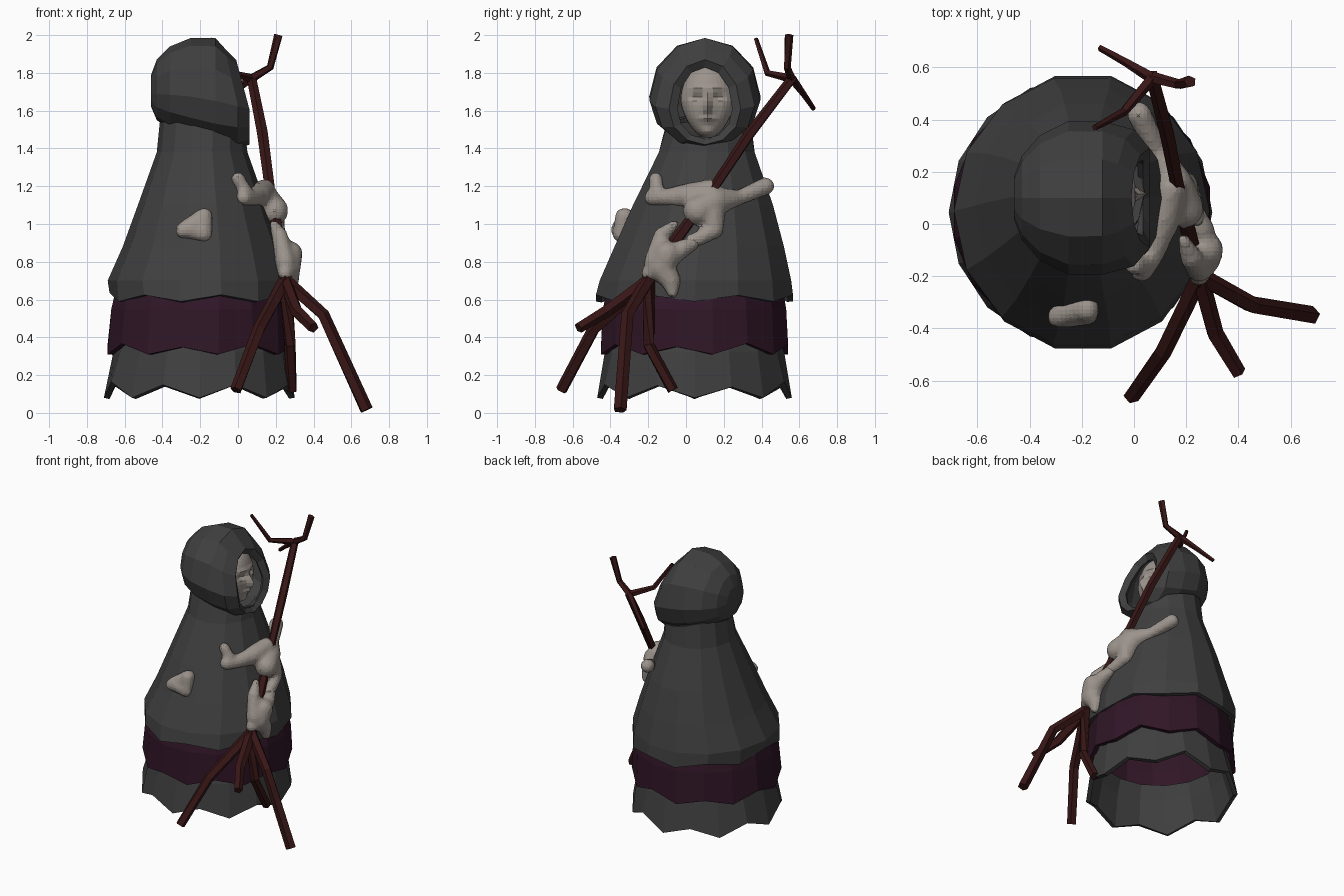
import bpy, bmesh, math, random
from mathutils import Vector, Matrix

if "Cube" in bpy.data.objects:
    bpy.data.objects.remove(bpy.data.objects["Cube"])

random.seed(4)


def mat(name, col):
    m = bpy.data.materials.new(name)
    m.diffuse_color = (*col, 1)
    m.use_nodes = True
    m.node_tree.nodes["Principled BSDF"].inputs["Base Color"].default_value = m.diffuse_color
    return m


CLOTH = mat("charcoal_cloth", (0.05, 0.05, 0.05))
PLUM = mat("plum_cloth", (0.03, 0.008, 0.02))
WOOD = mat("dark_wood", (0.04, 0.008, 0.008))
SKIN = mat("pale_skin", (0.33, 0.29, 0.26))


def finish(bm, name, m):
    bmesh.ops.recalc_face_normals(bm, faces=bm.faces)
    me = bpy.data.meshes.new(name)
    bm.to_mesh(me)
    bm.free()
    me.materials.append(m)
    ob = bpy.data.objects.new(name, me)
    bpy.context.collection.objects.link(ob)
    return ob


def bridge(bm, loops, cap_start=False, cap_end=False):
    rings = [[bm.verts.new(p) for p in lp] for lp in loops]
    n = len(rings[0])
    for a, b in zip(rings, rings[1:]):
        for i in range(n):
            bm.faces.new((a[i], a[(i + 1) % n], b[(i + 1) % n], b[i]))
    if cap_start:
        bm.faces.new(rings[0])
    if cap_end:
        bm.faces.new(rings[-1])


def thicken(ob, t):
    s = ob.modifiers.new("thickness", 'SOLIDIFY')
    s.thickness, s.offset = t, -1


# Skirt layer: stacked elliptical rings (z, x0, x1, y0, y1), last ring has a jagged hem
def skirt(name, rings, n, hem, m, tilt=0.0, phase=0.0):
    loops = []
    for k, (z, x0, x1, y0, y1) in enumerate(rings):
        lp = []
        for i in range(n):
            a = math.tau * (i + phase) / n
            zz = z
            if k == len(rings) - 1:
                zz += hem * (i % 2) * random.uniform(0.6, 1.0)
            if k == 0:
                zz -= tilt * math.cos(a)
            lp.append(((x0 + x1) / 2 + (x1 - x0) / 2 * math.cos(a),
                       (y0 + y1) / 2 + (y1 - y0) / 2 * math.sin(a), zz))
        loops.append(lp)
    bm = bmesh.new()
    bridge(bm, loops)
    thicken(finish(bm, name, m), 0.03)


skirt("cloak", [(1.52, -.41, .04, -.11, .35), (1.38, -.43, .05, -.15, .37), (1.1, -.53, .15, -.29, .47),
                (.88, -.61, .23, -.39, .53), (.70, -.69, .29, -.47, .57), (.59, -.68, .29, -.49, .58)],
      14, .05, CLOTH, tilt=.06)
skirt("middle_skirt", [(.72, -.64, .25, -.41, .51), (.55, -.68, .29, -.45, .54), (.31, -.70, .30, -.46, .55)],
      16, .06, PLUM, phase=.5)
skirt("under_skirt", [(.42, -.63, .24, -.40, .49), (.32, -.66, .27, -.43, .52), (.08, -.71, .30, -.47, .56)],
      16, .09, CLOTH)

# Hood: loops from the pointed face opening back to the rear (x, half width, low z, high z)
loops = []
for k, (x, ry, z0, z1) in enumerate([(.035, .145, 1.45, 1.83), (.06, .19, 1.42, 1.87), (0.0, .262, 1.40, 1.93),
                                     (-.12, .293, 1.41, 1.985), (-.25, .295, 1.45, 1.985), (-.36, .24, 1.50, 1.94),
                                     (-.43, .16, 1.55, 1.87), (-.46, .08, 1.62, 1.79)]):
    lp = []
    for i in range(12):
        a = math.tau * i / 12
        low = z0 + (z1 - z0) * .42          # widest height sits below the middle
        c = math.cos(a)
        z = low + c * ((z1 - low) if c > 0 else (low - z0))
        # the upper front edge leans back
        xx = x - (.07 * max(0, c) if k < 3 else 0)
        lp.append((xx, .1 + ry * math.sin(a), z))
    loops.append(lp)
bm = bmesh.new()
bridge(bm, loops, cap_end=True)
thicken(finish(bm, "hood", CLOTH), 0.025)

# Face: sphere with sculpted brow, nose, eye sockets, lips and chin
bm = bmesh.new()
bmesh.ops.create_uvsphere(bm, u_segments=32, v_segments=26, radius=1)


def bump(y, z, cy, cz, wy, wz):
    return math.exp(-((y - cy) / wy) ** 2 - ((z - cz) / wz) ** 2)


for v in bm.verts:
    x, y, z = v.co
    y *= 1 - .22 * max(0, -z)
    if x > 0:
        x = x ** .7
        s = abs(y)
        slope = .35 * max(0, min(1, (.25 - z) / .5)) + .08
        x += slope * bump(s, z, 0, -.08, .13, .27)
        x -= .20 * bump(s, z, .38, .14, .2, .1)
        x += .08 * bump(s, z, .3, .32, .35, .08)
        x += .13 * bump(s, z, 0, -.46, .26, .05) + .12 * bump(s, z, 0, -.6, .2, .05)
        x -= .10 * bump(s, z, 0, -.53, .3, .025)
        x += .16 * bump(s, z, 0, -.85, .3, .14)
    v.co = (-.13 + .135 * x, .115 + .145 * y, 1.65 + .195 * z)
finish(bm, "face", SKIN)


# Tapered five-sided limb of wood along a path of (x, y, z, radius)
def sweep(bm, pts, n=5):
    P = [Vector(p[:3]) for p in pts]
    loops = []
    for i, p in enumerate(P):
        d = (P[min(i + 1, len(P) - 1)] - P[max(i - 1, 0)]).normalized()
        q = d.to_track_quat('Z', 'Y')
        loops.append([p + q @ Vector((math.cos(math.tau * j / n), math.sin(math.tau * j / n), 0)) * pts[i][3]
                      for j in range(n)])
    bridge(bm, loops, True, True)


def wood(name, paths):
    bm = bmesh.new()
    for p in paths:
        sweep(bm, p)
    finish(bm, name, WOOD)


wood("staff", [[(.26, -.23, .66, .036), (.24, -.15, .78, .035), (.17, .14, 1.18, .028), (.13, .34, 1.48, .03),
                (.07, .57, 1.78, .026)]])
top = (.07, .56, 1.77, .024)
wood("staff_branches", [
    [top, (.17, .535, 1.83, .02), (.215, .545, 2.0, .024)],
    [top, (-.04, .43, 1.80, .018), (-.15, .37, 1.98, .012)],
    [top, (-.03, .62, 1.69, .017), (-.13, .675, 1.61, .013)]])
root = (.25, -.2, .70, .036)
wood("staff_roots", [
    [root, (.11, -.49, .44, .034), (-.01, -.66, .12, .032)],
    [root, (.45, -.31, .52, .034), (.68, -.35, .015, .036)],
    [root, (.31, -.42, .54, .034), (.40, -.57, .45, .03)],
    [root, (.275, -.2, .36, .032), (.285, -.07, .12, .03)]])


# Fleshy hand: overlapping balls along paths, fused by a remesh
def flesh(name, paths):
    bm = bmesh.new()
    for path in paths:
        for a, b in zip(path, path[1:]):
            for i in range(7):
                p = Vector(a).lerp(Vector(b), i / 6)
                bmesh.ops.create_icosphere(bm, subdivisions=2, radius=p[3],
                                           matrix=Matrix.Translation(p.to_3d()))
    ob = finish(bm, name, SKIN)
    r = ob.modifiers.new("fuse", 'REMESH')
    r.mode, r.voxel_size = 'VOXEL', .016
    s = ob.modifiers.new("soften", 'SMOOTH')
    s.factor, s.iterations = .5, 3


flesh("upper_hand", [
    [(.02, .42, 1.2, .05), (.09, .28, 1.14, .042), (.15, .15, 1.12, .08), (.19, .06, 1.07, .08)],
    [(.14, .13, 1.18, .06), (.11, .02, 1.15, .07), (.07, -.12, 1.14, .045), (.03, -.18, 1.14, .045)],
    [(.05, -.15, 1.15, .04), (0.0, -.16, 1.24, .038)],
    [(.17, .13, 1.05, .08), (.20, .15, .97, .05), (.23, .06, .92, .04), (.24, .02, .91, .035)]])
flesh("lower_hand", [
    [(.27, -.10, .84, .075), (.26, -.13, .77, .075), (.27, -.08, .70, .055), (.28, -.07, .635, .03)],
    [(.25, -.17, .80, .055), (.22, -.13, .94, .045), (.19, -.06, 1.0, .025)],
    [(.27, -.12, .80, .06), (.26, -.02, .87, .05), (.24, .04, .90, .035)],
    [(.26, -.14, .76, .06), (.25, -.2, .74, .04)]])
flesh("side_hand", [
    [(-.18, -.32, 1.04, .048), (-.27, -.345, .98, .048), (-.29, -.355, .965, .045)],
    [(-.18, -.33, 1.04, .048), (-.18, -.345, .945, .045), (-.26, -.35, .97, .05)]])
